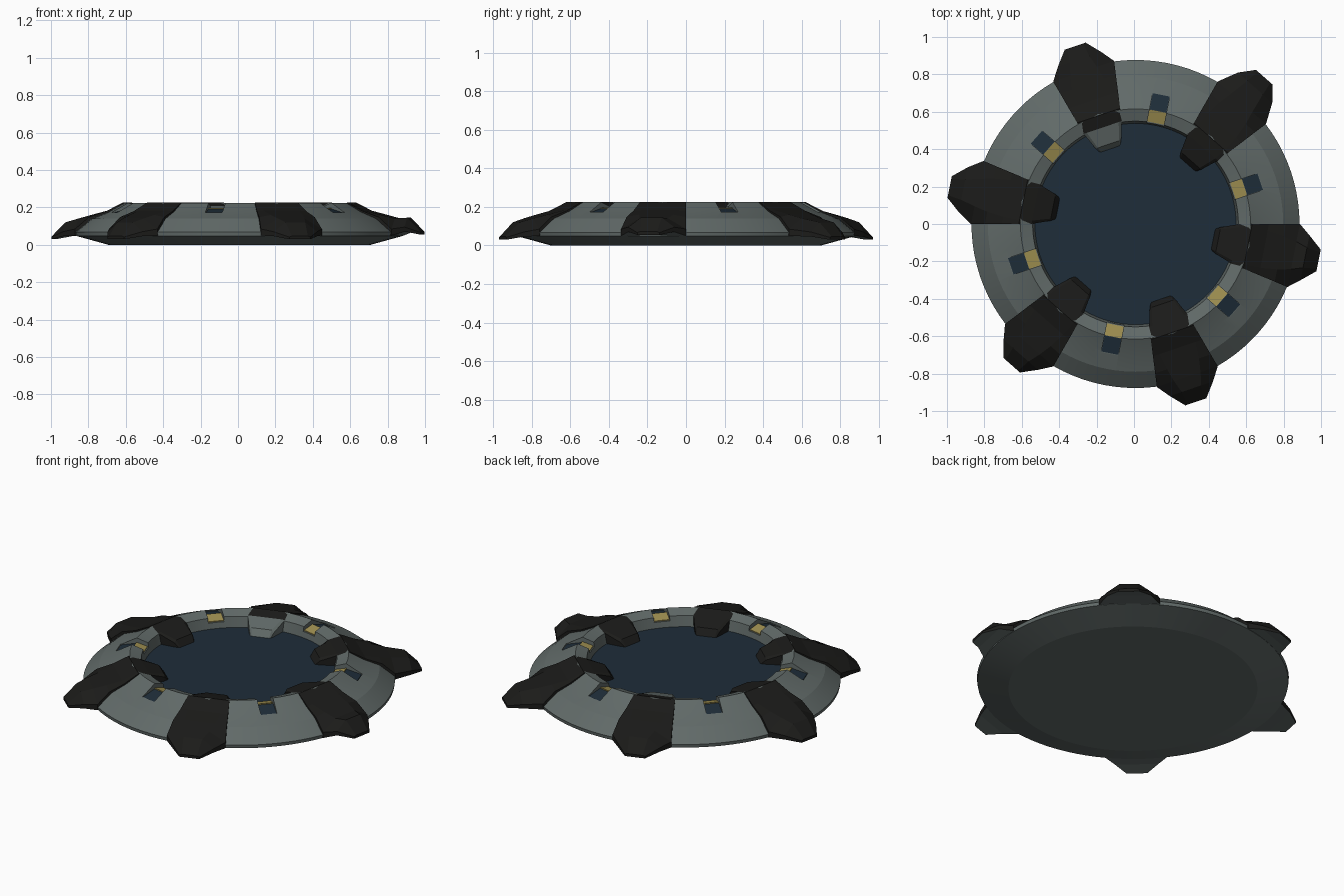
import bpy, bmesh, math
from mathutils import Matrix, Vector

if "Cube" in bpy.data.objects:
    bpy.data.objects.remove(bpy.data.objects["Cube"])


def material(name, rgb):
    m = bpy.data.materials.new(name)
    m.diffuse_color = (*rgb, 1)
    m.use_nodes = True
    m.node_tree.nodes["Principled BSDF"].inputs["Base Color"].default_value = m.diffuse_color
    return m


GREY = material("grey_metal", (0.12, 0.145, 0.14))
BLACK = material("black_metal", (0.011, 0.011, 0.010))
BLUE = material("blue_deck", (0.013, 0.026, 0.041))
YELLOW = material("yellow_lamp", (0.34, 0.27, 0.08))


def finish(bm, name, *mats):
    bmesh.ops.recalc_face_normals(bm, faces=bm.faces)
    me = bpy.data.meshes.new(name)
    bm.to_mesh(me)
    bm.free()
    ob = bpy.data.objects.new(name, me)
    bpy.context.collection.objects.link(ob)
    for m in mats:
        me.materials.append(m)
    return ob


def spin(profile, n=96):
    # closed surface of revolution; end radii are capped
    bm = bmesh.new()
    rings = [[bm.verts.new((r * math.cos(2 * math.pi * i / n),
                            r * math.sin(2 * math.pi * i / n), z))
              for i in range(n)] for r, z in profile]
    for a, b in zip(rings, rings[1:]):
        for i in range(n):
            j = (i + 1) % n
            bm.faces.new((a[i], a[j], b[j], b[i]))
    bm.faces.new(rings[0])
    bm.faces.new(rings[-1])
    return bm


def loft(bm, sections):
    rows = [[bm.verts.new(p) for p in s] for s in sections]
    n = len(rows[0])
    for a, b in zip(rows, rows[1:]):
        for i in range(n):
            j = (i + 1) % n
            bm.faces.new((a[i], a[j], b[j], b[i]))
    bm.faces.new(rows[0])
    bm.faces.new(rows[-1])


def turn(ob, degrees):
    ob.rotation_euler.z = math.radians(degrees)


# Dish with raised ring
body = finish(spin([(0.70, 0), (0.874, 0.048), (0.877, 0.068), (0.79, 0.14), (0.70, 0.177),
                    (0.615, 0.225), (0.55, 0.203), (0.535, 0.125)]), "ring_body", GREY)
bpy.context.view_layer.objects.active = body
body.select_set(True)
bpy.ops.object.shade_smooth_by_angle(angle=math.radians(8))

# Deck floor
deck = finish(spin([(0.542, 0.115), (0.542, 0.140)]), "deck_floor", BLUE)

# Channels cut through the ring crest, midway between the claws
lamp_angles = [18.75 + 60 * k for k in range(6)]
bm = bmesh.new()
for a in lamp_angles:
    rot = Matrix.Rotation(math.radians(a), 4, 'Z')
    loft(bm, [[rot @ Vector(p) for p in
               ((x, -0.046, z), (x, 0.046, z), (x, 0.046, 0.3), (x, -0.046, 0.3))]
              for x, z in ((0.53, 0.172), (0.616, 0.19), (0.708, 0.166))])
cutter = finish(bm, "channel_cutter")
cutter.hide_render = True
cutter.display_type = 'WIRE'
cut = body.modifiers.new("channels", 'BOOLEAN')
cut.object = cutter
cut.solver = 'EXACT'

# Channel panels and lamps
for k, a in enumerate(lamp_angles):
    for name, mat, ends in (("channel_panel", BLUE, ((0.616, 0.192), (0.704, 0.170))),
                            ("lamp", YELLOW, ((0.55, 0.181), (0.615, 0.198)))):
        bm = bmesh.new()
        loft(bm, [[(x, -0.0455, z - 0.02), (x, 0.0455, z - 0.02),
                   (x, 0.0455, z), (x, -0.0455, z)] for x, z in ends])
        turn(finish(bm, f"{name}_{k + 1}", mat), a)


# Claws: radius, edge half width, edge z, top half width, top z, bottom z
CLAW = [(0.42, 0.055, 0.13, 0.05, 0.135, 0.11),
        (0.45, 0.072, 0.165, 0.06, 0.18, 0.11),
        (0.545, 0.108, 0.205, 0.09, 0.208, 0.11),
        (0.612, 0.121, 0.226, 0.10, 0.226, 0.10),
        (0.70, 0.139, 0.180, 0.10, 0.183, 0.05),
        (0.79, 0.157, 0.148, 0.09, 0.160, 0.05),
        (0.862, 0.172, 0.085, 0.075, 0.141, 0.05),
        (0.93, 0.122, 0.07, 0.055, 0.120, 0.046),
        (1.004, 0.059, 0.042, 0.045, 0.047, 0.03)]


def claw(name, angle, reach=0, lift=0, grey_tip=False):
    bm = bmesh.new()
    rows = []
    for r, we, ze, wt, zt, zb in CLAW:
        if r > 0.9:
            r += reach
            ze, zt, zb = ze + lift, zt + lift, zb + lift
        rows.append([(r, -we, zb), (r, we, zb), (r, we, ze),
                     (r, wt, zt), (r, -wt, zt), (r, -we, ze)])
    loft(bm, rows)
    bmesh.ops.recalc_face_normals(bm, faces=bm.faces)
    for f in bm.faces:
        inner = grey_tip and f.calc_center_median().x < 0.54
        f.material_index = 1 if f.normal.z < -0.4 or inner else 0
    turn(finish(bm, name, BLACK, GREY), angle)


REACH = [-0.006, 0.04, 0, 0.009, 0, 0]
for k in range(6):
    claw(f"claw_{k + 1}", -11.25 + 60 * k, reach=REACH[k],
         lift=0.025 if k == 0 else 0, grey_tip=(k == 2))

# Small shift that centres the uneven claws
for ob in bpy.context.collection.objects:
    ob.location.x += 0.008
